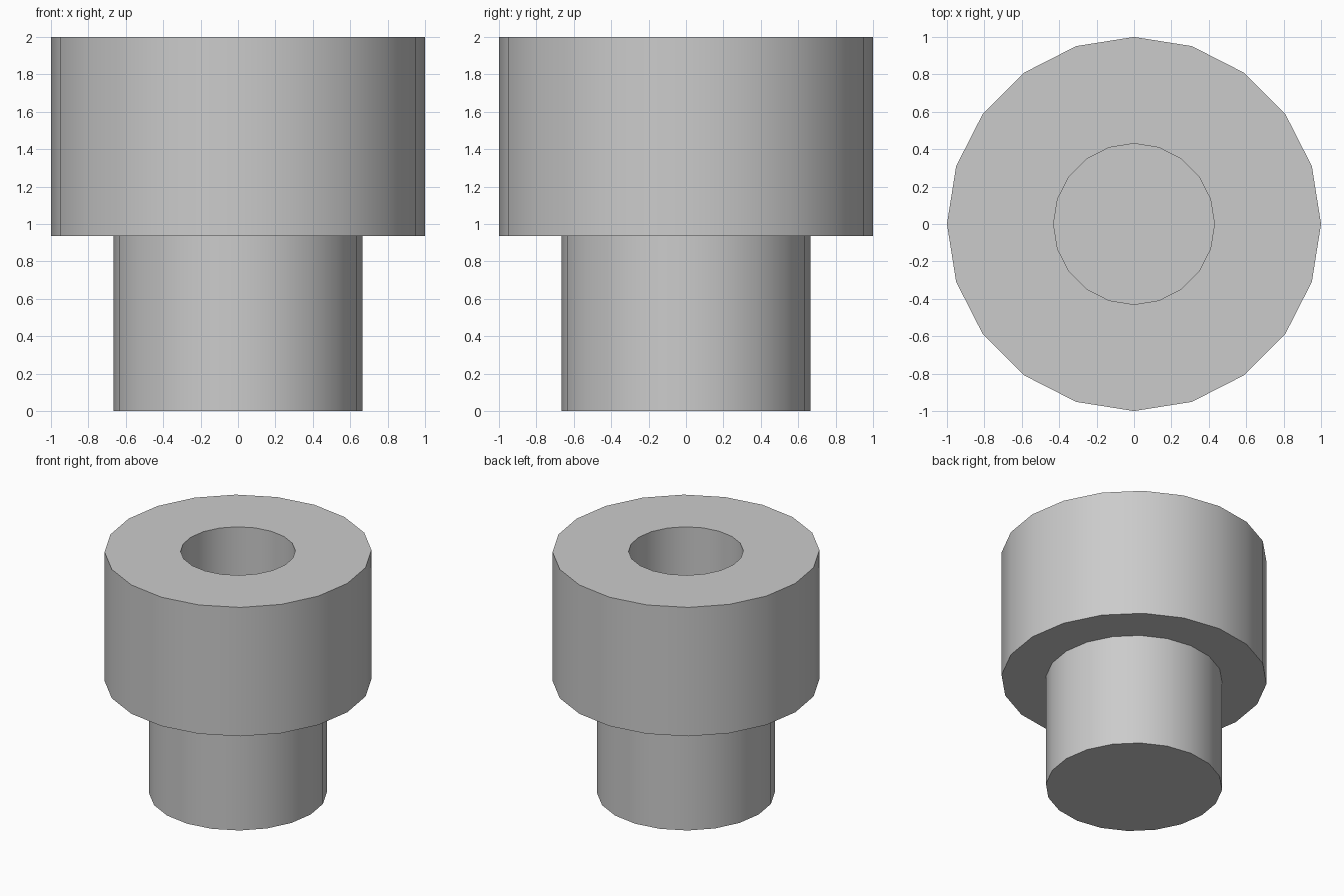
import bpy, bmesh
from math import cos, sin, tau

SIDES = 20

cube = bpy.data.objects.get("Cube")
if cube:
    bpy.data.objects.remove(cube, do_unlink=True)

# Single plain grey
grey = bpy.data.materials.new("plain grey")
grey.use_nodes = True
colour = (0.6, 0.6, 0.6, 1)
grey.diffuse_color = colour
grey.node_tree.nodes["Principled BSDF"].inputs["Base Color"].default_value = colour


def lathe(name, profile):
    """Turn a (radius, height) profile around z and cap both ends."""
    bm = bmesh.new()
    rings = [[bm.verts.new((r * cos(tau * i / SIDES), r * sin(tau * i / SIDES), z))
              for i in range(SIDES)] for r, z in profile]
    for low, high in zip(rings, rings[1:]):
        for i in range(SIDES):
            j = (i + 1) % SIDES
            bm.faces.new((low[i], low[j], high[j], high[i]))
    bm.faces.new(rings[0][::-1])
    bm.faces.new(rings[-1])
    bmesh.ops.recalc_face_normals(bm, faces=bm.faces)
    mesh = bpy.data.meshes.new(name)
    bm.to_mesh(mesh)
    bm.free()
    mesh.materials.append(grey)
    obj = bpy.data.objects.new(name, mesh)
    bpy.context.collection.objects.link(obj)
    bpy.ops.object.select_all(action="DESELECT")
    bpy.context.view_layer.objects.active = obj
    obj.select_set(True)
    bpy.ops.object.shade_smooth_by_angle(angle=0.6)
    return obj


# Narrow stem, wide head, and blind round socket sunk to the shoulder
STEM, HEAD, SOCKET = 0.665, 1.0, 0.43
SHOULDER, TOP = 0.935, 2.0
lathe("stepped_bushing", [
    (STEM, 0), (STEM, SHOULDER),
    (HEAD, SHOULDER), (HEAD, TOP),
    (SOCKET, TOP), (SOCKET, SHOULDER),
])
